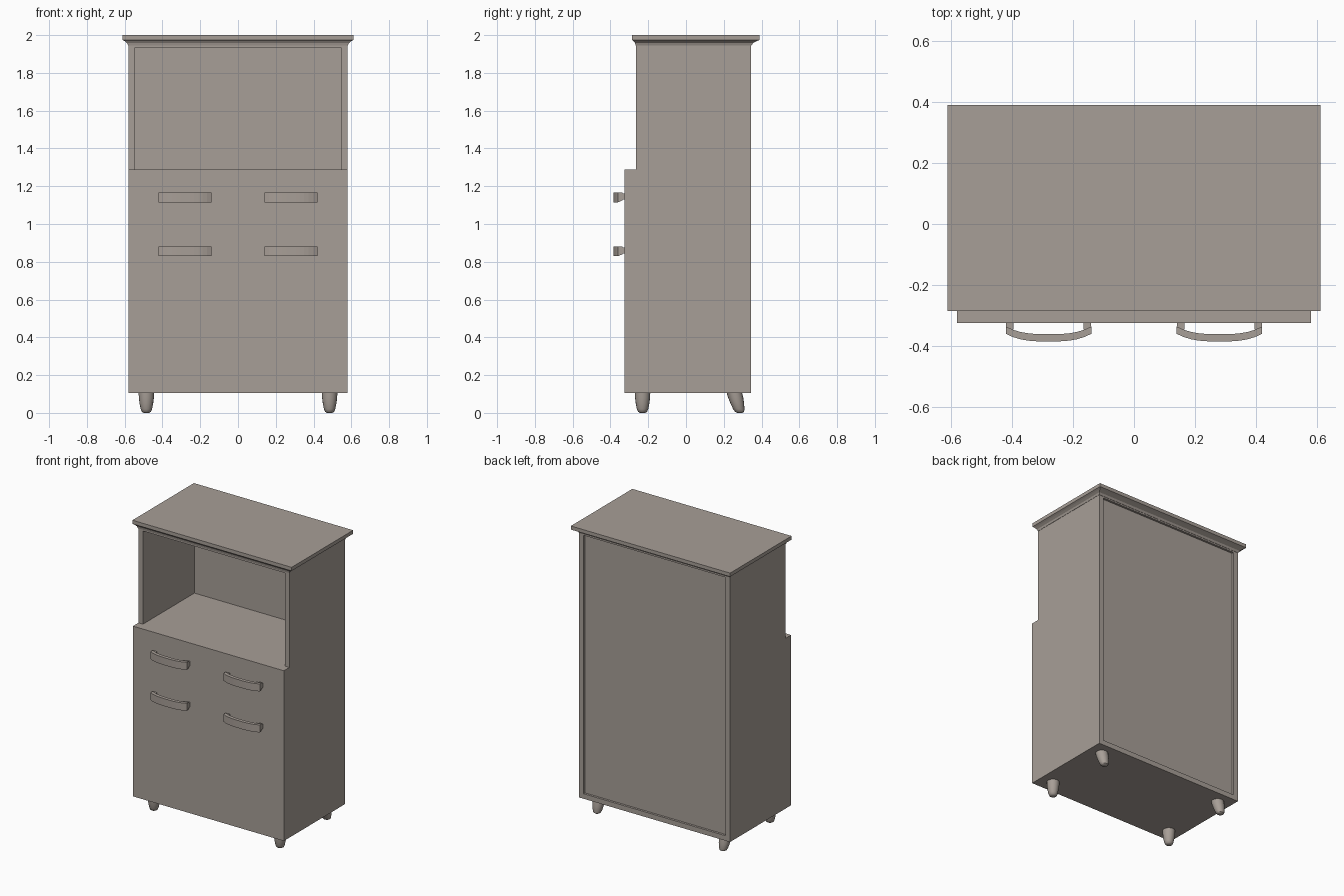
import bpy, bmesh, math

if "Cube" in bpy.data.objects:
    bpy.data.objects.remove(bpy.data.objects["Cube"])

wood = bpy.data.materials.new("grey brown wood")
wood.diffuse_color = (0.39, 0.345, 0.31, 1)
wood.use_nodes = True
wood.node_tree.nodes["Principled BSDF"].inputs["Base Color"].default_value = wood.diffuse_color


def make(name, bm):
    bmesh.ops.recalc_face_normals(bm, faces=bm.faces[:])
    me = bpy.data.meshes.new(name)
    bm.to_mesh(me)
    bm.free()
    me.materials.append(wood)
    ob = bpy.data.objects.new(name, me)
    bpy.context.collection.objects.link(ob)
    return ob


def loft(bm, rings):
    """Skin a list of closed rings and cap both ends."""
    rows = [[bm.verts.new(p) for p in r] for r in rings]
    n = len(rows[0])
    for a, b in zip(rows, rows[1:]):
        for i in range(n):
            j = (i + 1) % n
            bm.faces.new((a[i], a[j], b[j], b[i]))
    bm.faces.new(rows[0])
    bm.faces.new(rows[-1])


def rect(hx, y0, y1, z, cx=0):
    return [(cx - hx, y0, z), (cx + hx, y0, z), (cx + hx, y1, z), (cx - hx, y1, z)]


def cut(ob, hx, y0, y1, z0, z1):
    bm = bmesh.new()
    loft(bm, [rect(hx, y0, y1, z0), rect(hx, y0, y1, z1)])
    cutter = make("cutter", bm)
    cutter.hide_render = True
    mod = ob.modifiers.new("cut", 'BOOLEAN')
    mod.operation = 'DIFFERENCE'
    mod.solver = 'EXACT'
    mod.object = cutter
    bpy.context.view_layer.objects.active = ob
    bpy.ops.object.modifier_apply(modifier=mod.name)
    bpy.data.objects.remove(cutter, do_unlink=True)


# Cabinet body: stepped side profile, open niche in front, recessed back panel
profile = [(-0.325, 0.105), (0.345, 0.105), (0.345, 1.955),
           (-0.265, 1.955), (-0.265, 1.288), (-0.325, 1.288)]
bm = bmesh.new()
loft(bm, [[(x, y, z) for y, z in profile] for x in (-0.58, 0.58)])
body = make("cabinet_body", bm)
cut(body, 0.545, -0.5, 0.30, 1.288, 1.935)
cut(body, 0.545, 0.33, 0.5, 0.14, 1.935)

# Top board with a coved moulding underneath
bm = bmesh.new()
loft(bm, [rect(hx, y0, y1, z) for hx, y0, y1, z in (
    (0.582, -0.267, 0.347, 1.945), (0.587, -0.27, 0.355, 1.958),
    (0.60, -0.277, 0.375, 1.968), (0.612, -0.285, 0.39, 1.975),
    (0.612, -0.285, 0.39, 2.0))])
make("top_board", bm)


# Bowed handles with two short posts each
def handle(name, cx, zt):
    bm = bmesh.new()
    rings = []
    for i in range(13):
        t = -1 + i / 6
        y = -0.385 + 0.025 * abs(t) ** 3
        x = cx + 0.14 * t
        rings.append([(x, y, zt - 0.052), (x, y, zt),
                      (x, y + 0.024, zt), (x, y + 0.024, zt - 0.042)])
    loft(bm, rings)
    for s in (-1, 1):
        px = cx + s * 0.127
        loft(bm, [rect(0.012, -0.345, -0.32, z, px) for z in (zt - 0.038, zt - 0.006)])
    make(name, bm)


for side, sx in (("left", -1), ("right", 1)):
    handle("upper_handle_" + side, sx * 0.28, 1.167)
    handle("lower_handle_" + side, sx * 0.28, 0.882)


# Tapered rounded feet, the back pair leaning backwards
def foot(name, cx, cy, lean):
    bm = bmesh.new()
    rings = []
    for r, z in ((0.041, 0.11), (0.040, 0.08), (0.036, 0.05),
                 (0.030, 0.02), (0.024, 0.006), (0.014, 0.0)):
        y = cy + lean * (1 - z / 0.11)
        rings.append([(cx + r * math.cos(a * math.pi / 8),
                       y + r * math.sin(a * math.pi / 8), z) for a in range(16)])
    loft(bm, rings)
    ob = make(name, bm)
    bpy.ops.object.select_all(action='DESELECT')
    ob.select_set(True)
    bpy.context.view_layer.objects.active = ob
    bpy.ops.object.shade_smooth_by_angle(angle=math.radians(40))


for side, sx in (("left", -1), ("right", 1)):
    foot("front_foot_" + side, sx * 0.485, -0.23, 0.0)
    foot("back_foot_" + side, sx * 0.485, 0.255, 0.03)
